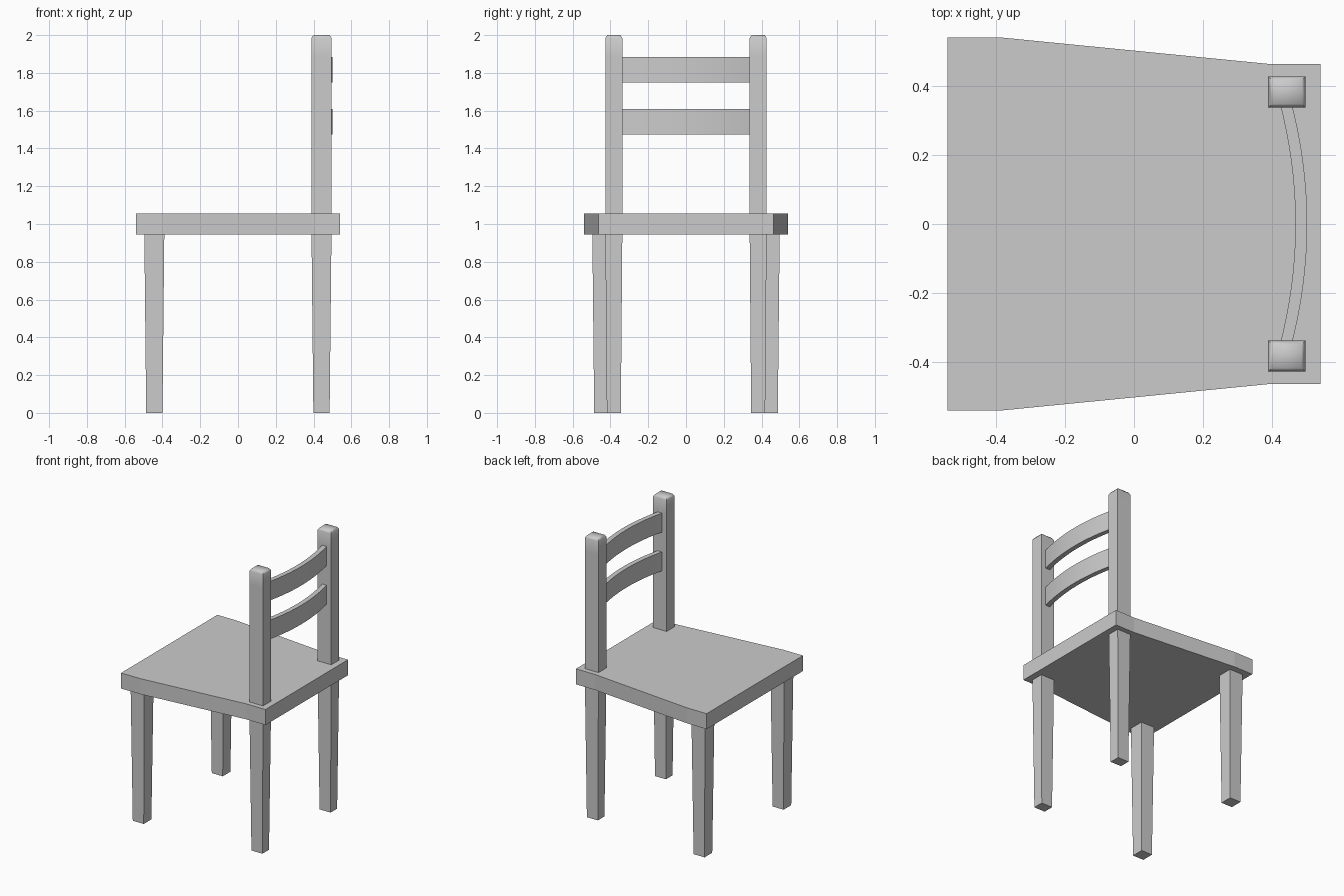
import bpy, math

if "Cube" in bpy.data.objects:
    bpy.data.objects.remove(bpy.data.objects["Cube"])


def make_object(name, verts, faces, smooth_angle=None, mirror=False):
    mesh = bpy.data.meshes.new(name)
    mesh.from_pydata(verts, [], faces)
    if smooth_angle:
        mesh.polygons.foreach_set("use_smooth", [True] * len(mesh.polygons))
        mesh.set_sharp_from_angle(angle=math.radians(smooth_angle))
    obj = bpy.data.objects.new(name, mesh)
    bpy.context.collection.objects.link(obj)
    if mirror:
        mod = obj.modifiers.new("Mirror", "MIRROR")
        mod.use_axis = (False, True, False)
    return obj


def loft(name, rings, **kw):
    """Join stacked counter-clockwise rings of points and cap both ends."""
    n = len(rings[0])
    verts = [p for ring in rings for p in ring]
    faces = [tuple(reversed(range(n)))]
    for r in range(len(rings) - 1):
        for i in range(n):
            j = (i + 1) % n
            faces.append((r * n + i, r * n + j, (r + 1) * n + j, (r + 1) * n + i))
    faces.append(tuple(range((len(rings) - 1) * n, len(rings) * n)))
    return make_object(name, verts, faces, **kw)


def rect(x, y, half_x, half_y, z):
    return [(x + sx * half_x, y + sy * half_y, z)
            for sx, sy in ((-1, -1), (1, -1), (1, 1), (-1, 1))]


# Seat slab, narrower toward the back rest
side = [(-0.54, -0.54), (-0.39, -0.54), (0.39, -0.463), (0.54, -0.463)]
outline = side + [(x, -y) for x, y in reversed(side)]
loft("seat", [[(x, y, z) for x, y in outline] for z in (0.945, 1.055)])

# Tapered legs, mirrored across the seat
loft("front_leg", [rect(-0.443, 0.443, 0.043, 0.043, 0),
                   rect(-0.443, 0.443, 0.053, 0.053, 0.96)], mirror=True)
loft("rear_leg", [rect(0.442, 0.382, 0.043, 0.037, 0),
                  rect(0.442, 0.382, 0.053, 0.045, 0.96)], mirror=True)

# Back posts with softened tops
loft("back_post", [rect(0.442, 0.382, 0.054, 0.045, 1.04),
                   rect(0.442, 0.382, 0.054, 0.045, 1.89),
                   rect(0.442, 0.382, 0.054, 0.045, 1.985),
                   rect(0.442, 0.382, 0.043, 0.035, 2.0)],
     smooth_angle=60, mirror=True)

# Curved slats bowing rearward between the posts
STEPS = 16
for name, low, high in (("lower_slat", 1.475, 1.61), ("upper_slat", 1.75, 1.885)):
    rings = []
    for i in range(STEPS + 1):
        y = -0.36 + 0.72 * i / STEPS
        x = 0.467 - 0.37 * y * y
        rings.append([(x, y, low), (x, y, high), (x + 0.034, y, high), (x + 0.034, y, low)])
    # Ring order chosen so the faces point outward along +y
    loft(name, rings, smooth_angle=30)
